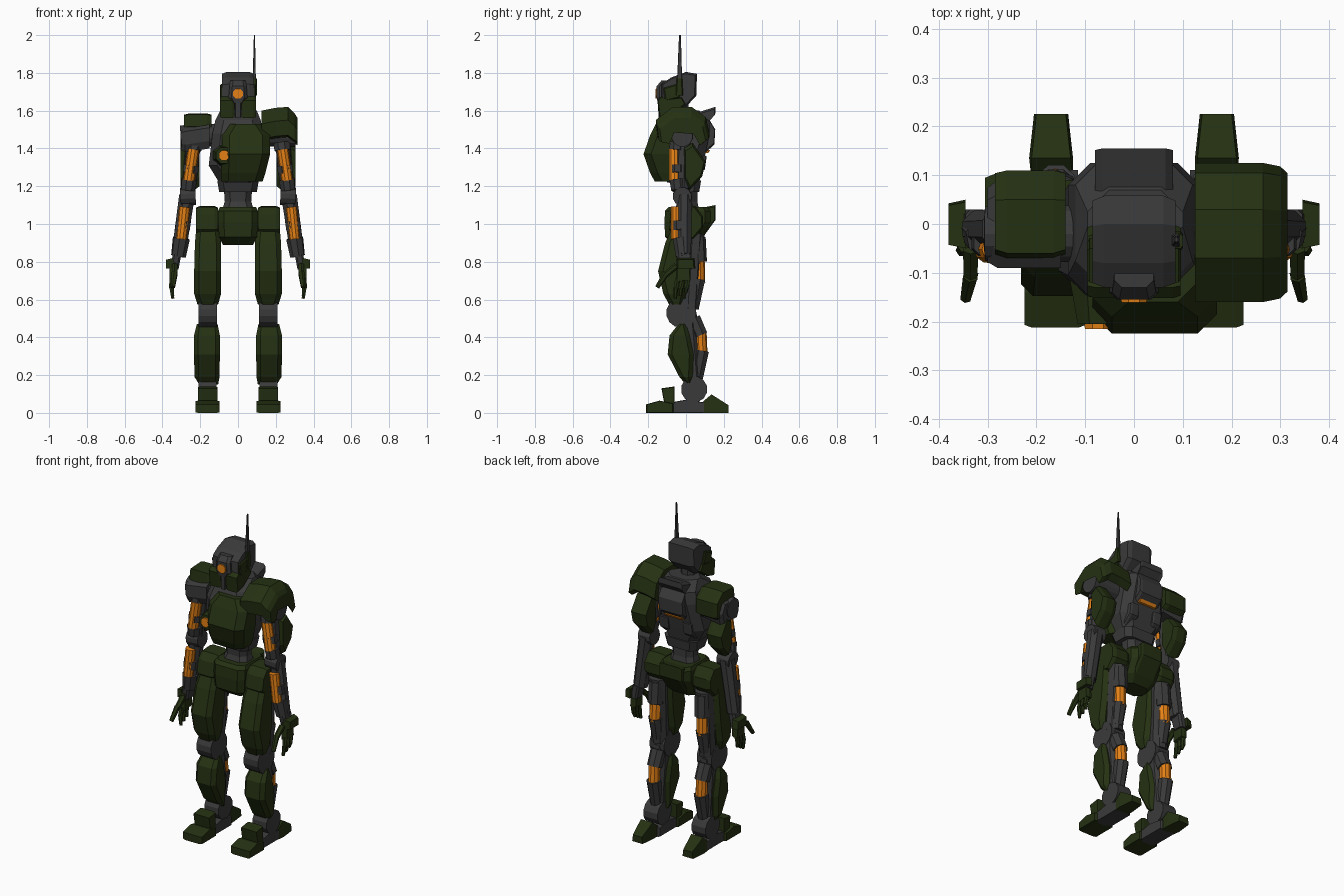
import bpy, bmesh, math
from mathutils import Vector


def material(name, rgb):
    m = bpy.data.materials.new(name)
    m.diffuse_color = (*rgb, 1)
    return m


GREEN = material("dark_green", (0.018, 0.030, 0.006))
GRAY = material("dark_gray", (0.042, 0.042, 0.043))
ORANGE = material("orange", (0.78, 0.22, 0.008))


def loft(name, rings, mat):
    """Closed solid through rings of equal point count."""
    bm = bmesh.new()
    vs = [[bm.verts.new(p) for p in r] for r in rings]
    n = len(vs[0])
    for a, b in zip(vs, vs[1:]):
        for i in range(n):
            j = (i + 1) % n
            bm.faces.new((a[i], a[j], b[j], b[i]))
    bm.faces.new(vs[0])
    bm.faces.new(vs[-1])
    bmesh.ops.recalc_face_normals(bm, faces=bm.faces)
    me = bpy.data.meshes.new(name)
    bm.to_mesh(me)
    bm.free()
    me.materials.append(mat)
    ob = bpy.data.objects.new(name, me)
    bpy.context.collection.objects.link(ob)
    return ob


def stack(name, levels, mat, c=0.03):
    """Chamfered boxes stacked in z: (z, x0, x1, y0, y1)."""
    rings = []
    for z, x0, x1, y0, y1 in levels:
        k = min(c, (x1 - x0) * 0.4, (y1 - y0) * 0.4)
        rings.append([(x, y, z) for x, y in (
            (x0 + k, y0), (x1 - k, y0), (x1, y0 + k), (x1, y1 - k),
            (x1 - k, y1), (x0 + k, y1), (x0, y1 - k), (x0, y0 + k))])
    return loft(name, rings, mat)


def slab(name, prof, sections, mat):
    """Side profile (y, z) swept over x: sections are (x, scale, dz)."""
    cy = sum(p[0] for p in prof) / len(prof)
    cz = sum(p[1] for p in prof) / len(prof)
    return loft(name, [[(x, cy + (y - cy) * s, cz + (z - cz) * s + dz)
                        for y, z in prof] for x, s, dz in sections], mat)


def plate(name, prof, x0, x1, mat, c=0.02, s=0.85):
    d = math.copysign(c, x1 - x0)
    return slab(name, prof, [(x0, s, 0), (x0 + d, 1, 0), (x1 - d, 1, 0), (x1, s, 0)], mat)


def rod(name, a, b, r1, r2, mat, n=10):
    a, b = Vector(a), Vector(b)
    q = (b - a).to_track_quat('Z', 'Y')
    rings = []
    for p, r in ((a, r1), (b, r2)):
        rings.append([p + q @ Vector((r * math.cos(t), r * math.sin(t), 0))
                      for t in (2 * math.pi * (i + 0.5) / n for i in range(n))])
    return loft(name, rings, mat)


# head: skull, visor with eye, snout, jaw guards, antenna
plate("skull", [(-.13, 1.74), (-.08, 1.775), (0, 1.805), (.058, 1.795), (.055, 1.68),
                (0, 1.62), (-.11, 1.60), (-.13, 1.66)], -.085, .085, GRAY, .025, .9)
stack("visor", [(1.64, -.035, .035, -.15, -.08), (1.67, -.05, .05, -.155, -.08),
                (1.73, -.045, .045, -.155, -.08), (1.76, -.04, .04, -.13, -.08)], GRAY, .015)
rod("eye", (0, -.14, 1.69), (0, -.161, 1.69), .03, .028, ORANGE, 8)
plate("snout", [(-.15, 1.66), (-.145, 1.56), (-.09, 1.57), (-.08, 1.66)], -.016, .016, GRAY, .004)
for s in (-1, 1):
    plate("jaw_guard", [(-.152, 1.655), (-.14, 1.56), (-.085, 1.575), (0, 1.635), (-.02, 1.67),
                        (-.10, 1.66), (-.13, 1.675)], s * .018, s * .095, GREEN, .015, .92)
    plate("cheek_plate", [(-.12, 1.72), (-.05, 1.74), (-.03, 1.67), (-.11, 1.65)],
          s * .078, s * .096, GREEN, .005)
stack("antenna_base", [(1.68, .08, .10, -.055, -.015), (1.77, .08, .10, -.05, -.02)], GREEN, .005)
stack("antenna", [(1.74, .077, .095, -.048, -.02), (2.0, .084, .090, -.037, -.027)], GRAY, .002)
rod("neck", (0, -.03, 1.54), (0, -.03, 1.66), .05, .045, GRAY, 8)

# torso: core, chest armour, lamp, waist, backpack
stack("torso_core", [(1.22, -.10, .10, -.10, .07), (1.31, -.155, .14, -.14, .09),
                     (1.48, -.135, .135, -.15, .125), (1.55, -.12, .12, -.12, .125),
                     (1.60, -.095, .10, -.05, .07)], GRAY, .045)
stack("chest_armour", [(1.225, -.09, .13, -.165, -.02), (1.27, -.09, .145, -.19, -.02),
                       (1.37, -.085, .17, -.225, -.03), (1.47, -.085, .17, -.19, -.03),
                       (1.53, -.05, .13, -.16, -.03)], GREEN, .04)
rod("lamp_housing", (-.074, -.10, 1.363), (-.074, -.205, 1.363), .065, .045, GREEN, 8)
rod("chest_lamp", (-.074, -.19, 1.363), (-.074, -.215, 1.363), .031, .029, ORANGE, 8)
stack("abdomen", [(1.17, -.10, .10, -.07, .07), (1.23, -.11, .11, -.09, .08)], GRAY, .03)
stack("waist", [(1.07, -.085, .085, -.06, .07), (1.12, -.07, .07, -.045, .06),
                (1.19, -.075, .075, -.05, .06)], GRAY, .03)
plate("backpack", [(.06, 1.59), (.155, 1.62), (.155, 1.585), (.125, 1.55), (.155, 1.50),
                   (.15, 1.42), (.105, 1.38), (.06, 1.38)], -.08, .08, GRAY, .015, .9)
stack("backpack_glow", [(1.376, -.06, .06, .08, .118), (1.392, -.06, .06, .08, .128)], ORANGE, .004)
for s in (-1, 1):
    plate("back_rib", [(.05, 1.37), (.11, 1.36), (.10, 1.29), (.04, 1.24)],
          s * .05, s * .11, GRAY, .01)

# shoulder armour, different on each side
slab("large_shoulder_guard", [(-.16, 1.53), (-.07, 1.60), (.03, 1.60), (.105, 1.545),
                              (.125, 1.46), (.09, 1.43), (.05, 1.50), (-.07, 1.51),
                              (-.10, 1.44), (-.15, 1.45)],
     [(.125, 1, 0), (.20, 1, .015), (.265, 1, .02), (.30, .95, -.01), (.315, .85, -.025)], GREEN)
plate("small_shoulder_guard", [(-.07, 1.515), (-.06, 1.58), (.05, 1.585), (.11, 1.53),
                               (.11, 1.44), (.08, 1.42), (.03, 1.50)],
      -.285, -.14, GREEN, .025, .92)
slab("shoulder_block", [(-.09, 1.50), (-.05, 1.53), (.06, 1.53), (.09, 1.47),
                        (.07, 1.40), (-.07, 1.39), (-.09, 1.43)],
     [(-.30, .85, -.01), (-.28, 1, -.01), (-.15, 1, .01)], GRAY)

# pelvis
stack("pelvis", [(.89, -.08, .08, -.06, .05), (.93, -.10, .10, -.11, .09),
                 (1.01, -.105, .105, -.115, .13), (1.07, -.105, .105, -.11, .13),
                 (1.09, -.095, .095, -.09, .12)], GREEN, .03)
plate("rear_skirt", [(.08, 1.085), (.155, 1.10), (.155, 1.02), (.09, .93)],
      -.075, .075, GREEN, .015)


def arm(s):
    """One arm; y stays near -0.03 and x follows the outward slope."""
    def P(x, y, z):
        return (s * x, y, z)
    rod("shoulder_joint", P(.12, -.02, 1.47), P(.305, -.02, 1.465), .06, .057, GRAY, 14)
    rod("upper_arm", P(.235, -.015, 1.45), P(.262, -.02, 1.16), .042, .036, GRAY, 8)
    rod("biceps_band", P(.247, -.045, 1.31), P(.252, -.045, 1.27), .044, .044, GRAY, 8)
    rod("upper_muscle", P(.236, -.06, 1.395), P(.260, -.06, 1.23), .031, .031, ORANGE)
    rod("upper_cuff", P(.233, -.04, 1.43), P(.237, -.045, 1.39), .046, .046, GRAY, 8)
    rod("elbow", P(.225, -.02, 1.15), P(.305, -.02, 1.145), .05, .05, GRAY, 12)
    rod("elbow_cuff", P(.259, -.045, 1.235), P(.265, -.04, 1.18), .044, .04, GRAY, 8)
    rod("forearm", P(.270, -.01, 1.15), P(.315, -.01, .84), .045, .04, GRAY, 8)
    rod("forearm_muscle", P(.282, -.052, 1.09), P(.300, -.052, .92), .030, .028, ORANGE)
    rod("forearm_band", P(.289, -.035, 1.015), P(.295, -.035, .965), .043, .042, GRAY, 8)
    rod("wrist_cuff", P(.300, -.025, .925), P(.315, -.015, .83), .046, .04, GRAY, 8)
    # rear shield on the upper arm
    plate("arm_shield", [(-.01, 1.40), (.035, 1.43), (.105, 1.33), (.085, 1.25),
                         (.02, 1.18), (-.01, 1.24)], s * .205, s * .305, GREEN, .025, .85)
    # hand
    stack("wrist", [(.76, *sorted((s * .315, s * .36)), -.04, .03),
                    (.84, *sorted((s * .30, s * .345)), -.05, .03)], GRAY, .01)
    slab("hand_guard", [(-.05, .82), (.045, .82), (.05, .765), (-.05, .765)],
         [(s * .345, 1, 0), (s * .38, .85, -.005)], GREEN)
    slab("palm", [(-.05, .80), (.02, .80), (.025, .70), (-.05, .69)],
         [(s * .325, .9, 0), (s * .345, 1, 0), (s * .362, .9, 0)], GREEN)
    for i, y in enumerate((-.045, -.018, .01)):
        tip = .605 + .015 * i
        rod("finger", P(.348, y, .71), P(.352, y - .008, .66), .014, .014, GREEN, 6)
        rod("fingertip", P(.352, y - .008, .665), P(.345, y - .012, tip), .013, .009, GREEN, 6)
    rod("thumb", P(.335, -.05, .78), P(.335, -.11, .73), .018, .016, GREEN, 6)
    rod("thumb_tip", P(.335, -.105, .74), P(.345, -.152, .665), .017, .012, GREEN, 6)


def leg(s):
    def X(a, b):
        return sorted((s * a, s * b))

    def P(x, y, z):
        return (s * x, y, z)
    # hip and thigh
    rod("hip_joint", P(.09, .01, 1.0), P(.20, .01, 1.0), .07, .07, GRAY, 12)
    plate("hip_guard", [(-.075, 1.05), (-.04, 1.09), (.05, 1.095), (.09, 1.04), (.09, .98),
                        (.04, .92), (-.05, .93), (-.09, .97)], s * .105, s * .222, GREEN, .02, .9)
    stack("thigh_armour", [(.575, *X(.105, .215), -.09, -.01), (.63, *X(.09, .232), -.12, 0),
                           (.75, *X(.09, .232), -.148, .02), (.90, *X(.09, .228), -.11, .03),
                           (.965, *X(.095, .222), -.08, .03)], GREEN, .025)
    rod("thigh", P(.155, .045, .95), P(.16, .02, .55), .055, .05, GRAY, 8)
    rod("thigh_upper_cuff", P(.155, .058, .93), P(.158, .065, .80), .046, .046, GRAY, 8)
    rod("thigh_muscle", P(.158, .063, .81), P(.16, .066, .69), .036, .036, ORANGE)
    rod("thigh_lower_cuff", P(.16, .06, .71), P(.16, .04, .58), .045, .036, GRAY, 8)
    # knee and shin
    rod("knee", P(.11, -.025, .53), P(.208, -.025, .53), .08, .08, GRAY, 14)
    stack("shin_armour", [(.15, *X(.105, .205), .0, .035), (.19, *X(.098, .23), -.035, .035),
                          (.31, *X(.096, .233), -.097, .04), (.41, *X(.096, .233), -.087, .02),
                          (.47, *X(.108, .218), -.04, 0)], GREEN, .022)
    rod("calf", P(.16, .01, .53), P(.16, .045, .12), .05, .045, GRAY, 8)
    rod("calf_upper_cuff", P(.16, .035, .50), P(.16, .075, .41), .045, .043, GRAY, 8)
    rod("calf_muscle", P(.16, .075, .43), P(.16, .080, .31), .034, .034, ORANGE)
    rod("calf_lower_cuff", P(.16, .083, .33), P(.16, .055, .18), .042, .036, GRAY, 8)
    rod("ankle", P(.115, .043, .125), P(.21, .043, .125), .07, .07, GRAY, 12)
    # foot
    plate("foot_sole", [(-.08, 0), (-.08, .055), (.0, .07), (.10, .055), (.10, 0)],
          s * .11, s * .21, GRAY, .01, .95)
    plate("toe", [(-.212, 0), (-.212, .045), (-.14, .065), (-.065, .05), (-.065, 0)],
          s * .098, s * .225, GREEN, .015, .93)
    plate("instep", [(-.115, .05), (-.13, .13), (-.06, .14), (-.06, .05)],
          s * .108, s * .212, GREEN, .012, .92)
    loft("heel", [[P(.125, .09, 0), P(.21, .09, 0), P(.21, .09, .06), P(.125, .09, .06)],
                  [P(.125, .135, 0), P(.215, .135, 0), P(.21, .135, .098), P(.13, .135, .098)],
                  [P(.135, .226, 0), P(.205, .226, 0), P(.2, .226, .04), P(.14, .226, .04)]], GREEN)


for side in (-1, 1):
    arm(side)
    leg(side)
